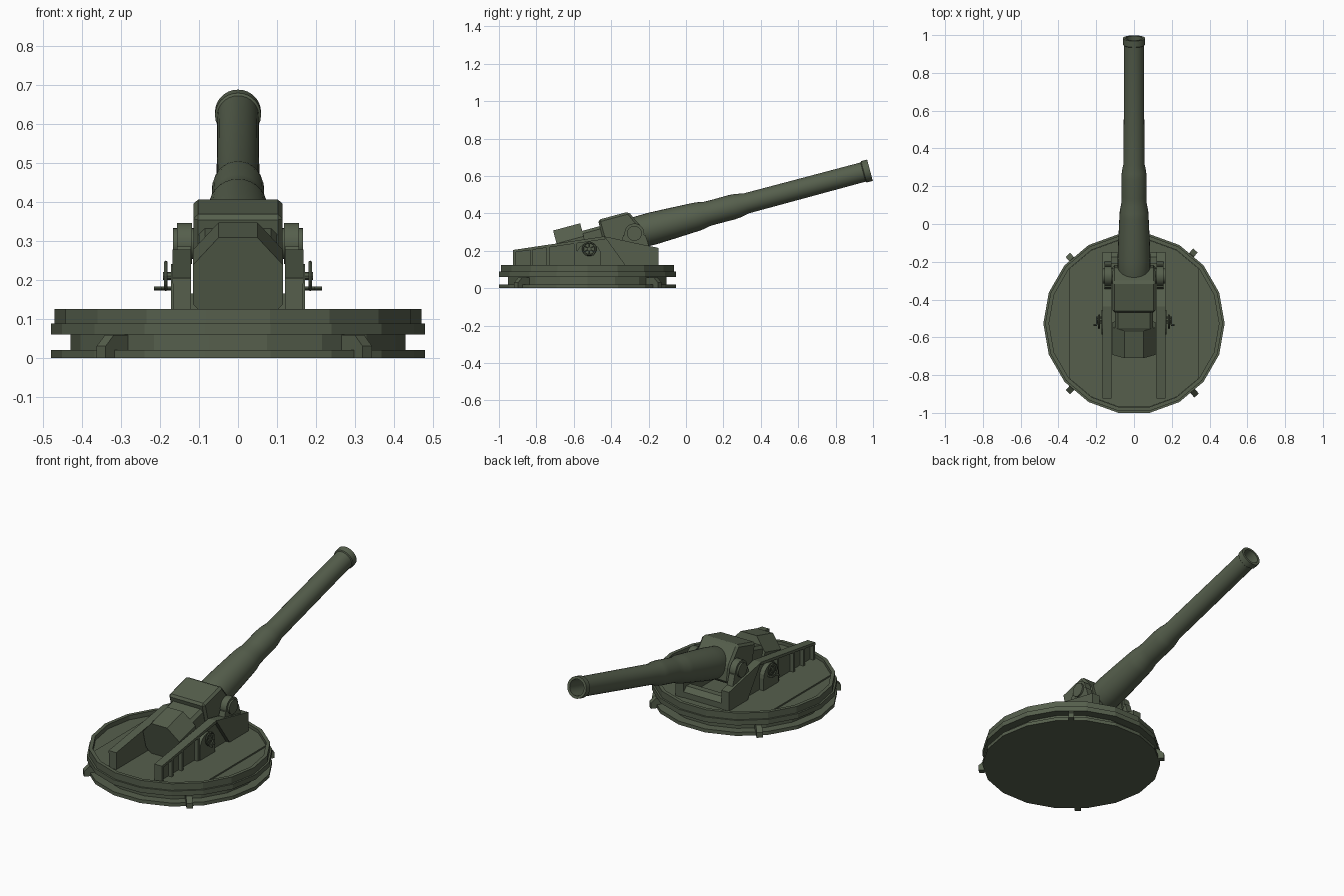
import bpy, bmesh, math
from mathutils import Matrix, Vector

if "Cube" in bpy.data.objects:
    bpy.data.objects.remove(bpy.data.objects["Cube"])

mat = bpy.data.materials.new("olive_green")
mat.diffuse_color = (0.092, 0.114, 0.073, 1)
mat.use_nodes = True
mat.node_tree.nodes["Principled BSDF"].inputs["Base Color"].default_value = mat.diffuse_color

CY = -0.527                                   # turntable centre
TILT = Matrix.Translation((0, -0.276, 0.293)) @ Matrix.Rotation(math.radians(15), 4, 'X')
TABLE = Matrix.Translation((0, CY, 0))


def finish(name, bm, M=None, smooth=None, bevel=0):
    bmesh.ops.recalc_face_normals(bm, faces=bm.faces)
    me = bpy.data.meshes.new(name)
    bm.to_mesh(me)
    bm.free()
    if M is not None:
        me.transform(M)
    me.materials.append(mat)
    ob = bpy.data.objects.new(name, me)
    bpy.context.collection.objects.link(ob)
    if bevel:
        mod = ob.modifiers.new("bevel", 'BEVEL')
        mod.width, mod.segments = bevel, 1
    if smooth:
        bpy.ops.object.select_all(action='DESELECT')
        ob.select_set(True)
        bpy.context.view_layer.objects.active = ob
        bpy.ops.object.shade_smooth_by_angle(angle=math.radians(smooth))
    return ob


def prism(name, pts, vec, M=None, **kw):
    """Extrude a flat outline along a vector."""
    bm = bmesh.new()
    face = bm.faces.new([bm.verts.new(p) for p in pts])
    new = bmesh.ops.extrude_face_region(bm, geom=[face], use_keep_orig=True)["geom"]
    bmesh.ops.translate(bm, vec=vec, verts=[v for v in new if isinstance(v, bmesh.types.BMVert)])
    return finish(name, bm, M, **kw)


def side_prism(name, yz, x0, x1, M=None, **kw):
    return prism(name, [(x0, y, z) for y, z in yz], (x1 - x0, 0, 0), M, **kw)


def lathe(name, profile, n, M=None, **kw):
    """Revolve (radius, height) points about z, capping both ends."""
    bm = bmesh.new()
    rings = [[bm.verts.new((r * math.cos(2 * math.pi * i / n), r * math.sin(2 * math.pi * i / n), h))
              for i in range(n)] for r, h in profile]
    for a, b in zip(rings, rings[1:]):
        for i in range(n):
            bm.faces.new((a[i], a[(i + 1) % n], b[(i + 1) % n], b[i]))
    bm.faces.new(rings[0])
    bm.faces.new(rings[-1])
    return finish(name, bm, M, **kw)


def rod(name, a, b, r, n=8, **kw):
    a, b = Vector(a), Vector(b)
    M = Matrix.Translation(a) @ (b - a).to_track_quat('Z', 'Y').to_matrix().to_4x4()
    return lathe(name, [(r, 0), (r, (b - a).length)], n, M, **kw)


# Turntable with recessed deck and traversing groove
lathe("turntable", [(.48, 0), (.48, .02), (.43, .02), (.43, .06), (.48, .06), (.48, .088),
                    (.47, .088), (.47, .125), (.45, .125), (.45, .10)], 18, TABLE)
deck = [math.radians(a) for a in [*range(40, 141, 20), *range(220, 321, 20)]]
prism("deck_plate", [(.449 * math.cos(a), .449 * math.sin(a), .09) for a in deck], (0, 0, .018), TABLE)

# Clips holding the turntable to its ground ring
for deg in (50, 134, 226, 311):
    prism("ring_clip", [(r, -.016, z) for r, z in
                        ((.42, 0), (.505, 0), (.505, .03), (.475, .058), (.42, .058))],
          (0, .032, 0), TABLE @ Matrix.Rotation(math.radians(deg), 4, 'Z'))


def cheek_top(y):
    return .204 + (y + .925) * (.277 - .204) / (.925 - .437)


# Carriage sides and their fittings, mirrored left and right
for s in (1, -1):
    side_prism("carriage_cheek", [(-.925, .1), (-.925, .204), (-.437, .277), (-.147, .215), (-.147, .1)],
               s * .12, s * .145)
    side_prism("cheek_front_block", [(-.437, .277), (-.147, .215), (-.147, .1), (-.31, .1)],
               s * .13, s * .168)
    side_prism("cheek_top_flange", [(-.925, .204), (-.437, .277), (-.43, .262), (-.925, .19)],
               s * .13, s * .168)
    for y in (-.925, -.835, -.745, -.6):
        side_prism("cheek_rib", [(y, .1), (y, cheek_top(y) - .005), (y + .016, cheek_top(y + .016) - .005),
                                 (y + .016, .1)], s * .13, s * .167)

    # Elevating gear case with rounded top
    arc = [(-.52 + .066 * math.cos(math.radians(a)), .175 + .066 * math.sin(math.radians(a)))
           for a in range(0, 181, 20)]
    side_prism("gear_case", [(-.454, .1)] + arc + [(-.586, .1)], s * .13, s * .172)

    # Handwheel, spokes and crank
    hub = Vector((s * .185, -.517, .21))
    bpy.ops.mesh.primitive_torus_add(location=hub, rotation=(0, math.pi / 2, 0), major_radius=.034,
                                     minor_radius=.005, major_segments=20, minor_segments=6)
    wheel = bpy.context.object
    wheel.name = "handwheel"
    wheel.data.materials.append(mat)
    for i in range(3):
        a = math.radians(30 + 60 * i)
        d = Vector((0, math.cos(a), math.sin(a))) * .034
        rod("wheel_spoke", hub - d, hub + d, .004, 6)
    rod("wheel_axle", (s * .16, -.517, .21), (s * .192, -.517, .21), .01)
    rod("crank_shaft", (s * .16, -.495, .178), (s * .2, -.495, .178), .005)
    rod("crank_arm", (s * .198, -.495, .178), (s * .198, -.535, .178), .004)
    rod("crank_grip", (s * .195, -.535, .178), (s * .215, -.535, .178), .005)

    # Trunnion bearing and pin
    rod("trunnion_bearing", (s * .118, -.276, .293), (s * .156, -.276, .293), .053, 20, smooth=30)
    rod("trunnion_pin", (s * .08, -.276, .293), (s * .166, -.276, .293), .04, 20, smooth=30)
    side_prism("bearing_saddle", [(-.36, .2), (-.335, .285), (-.217, .285), (-.19, .2)], s * .12, s * .156)

# Cross piece joining the cheeks at the front
side_prism("front_transom", [(-.21, .1), (-.21, .165), (-.175, .165), (-.15, .14), (-.15, .1)], -.125, .125)

# Breech housing, with a stepped rear neck
side_prism("breech_housing", [(-.17, .12), (0, .12), (.05, .01), (.04, -.085), (-.17, -.085)],
           -.114, .114, TILT, bevel=.012)
side_prism("breech_neck", [(-.3, -.08), (-.3, .085), (-.15, .085), (-.15, -.08)], -.1, .1, TILT, bevel=.015)

# Eight-sided breech block
octagon = [(.05, .127), (.115, .055), (.115, -.05), (.05, -.12)]
octagon += [(-x, w) for x, w in reversed(octagon)]
prism("breech_block", [(x, -.416, w) for x, w in octagon], (0, .15, 0), TILT)

# Stepped barrel with hollow bore
lathe("barrel", [(.07, -.08), (.085, -.04), (.087, .1), (.083, .2), (.077, .33), (.075, .36), (.067, .40),
                 (.066, .44), (.067, .54), (.064, .575), (.055, .62), (.053, 1.266), (.059, 1.27),
                 (.059, 1.304), (.044, 1.304), (.044, 1.0)], 28,
      TILT @ Matrix.Rotation(-math.pi / 2, 4, 'X'), smooth=35)
